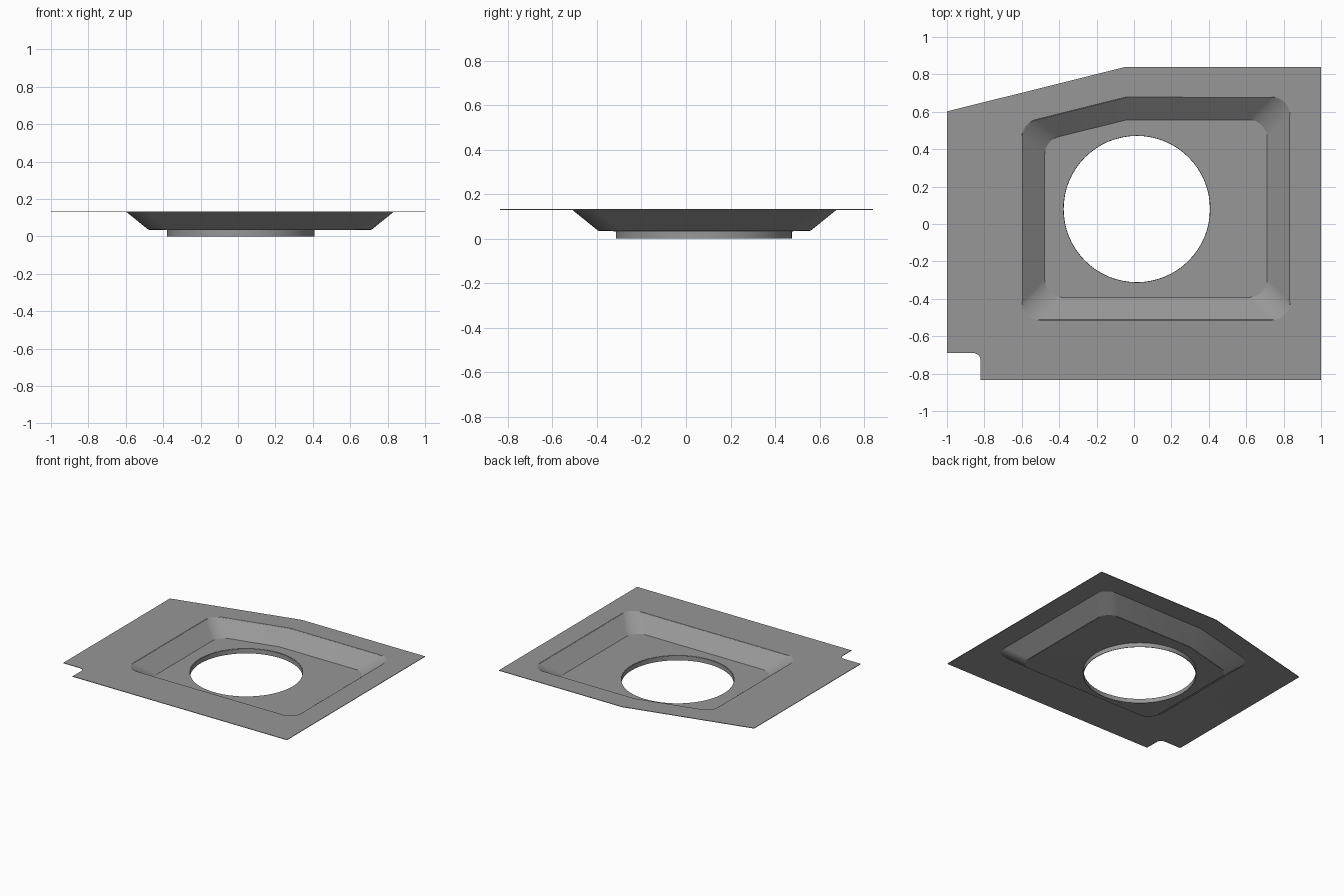
import bpy, bmesh, math
from mathutils import Vector

if "Cube" in bpy.data.objects:
    bpy.data.objects.remove(bpy.data.objects["Cube"])

TOP, FLOOR, THICK = 0.133, 0.036, 0.004
HOLE_X, HOLE_Y, HOLE_R = 0.015, 0.08, 0.395

metal = bpy.data.materials.new("sheet grey")
metal.diffuse_color = (0.31, 0.31, 0.31, 1)
metal.use_nodes = True
metal.node_tree.nodes["Principled BSDF"].inputs["Base Color"].default_value = metal.diffuse_color


def outline(corners, steps=8):
    """Closed 2D outline; each corner is (x, y, fillet radius)."""
    pts = []
    for i, (x, y, r) in enumerate(corners):
        p = Vector((x, y))
        if r == 0:
            pts.append(p)
            continue
        a = (Vector(corners[i - 1][:2]) - p).normalized()
        b = (Vector(corners[(i + 1) % len(corners)][:2]) - p).normalized()
        half = a.angle(b) / 2
        centre = p + (a + b).normalized() * (r / math.sin(half))
        start = p + a * (r / math.tan(half)) - centre
        end = p + b * (r / math.tan(half)) - centre
        for k in range(steps + 1):
            t = k / steps
            d = (start * math.sin((1 - t) * start.angle(end))
                 + end * math.sin(t * start.angle(end))) / math.sin(start.angle(end))
            pts.append(centre + d)
    return pts


def loop(bm, pts, z):
    vs = [bm.verts.new((p[0], p[1], z)) for p in pts]
    es = [bm.edges.new((vs[i - 1], vs[i])) for i in range(len(vs))]
    return vs, es


def bridge(bm, upper, lower):
    """Wall between two loops, facing the inside."""
    for i in range(len(upper)):
        bm.faces.new((upper[i - 1], lower[i - 1], lower[i], upper[i]))


def flat_fill(bm, edges):
    made = bmesh.ops.triangle_fill(bm, edges=edges, use_beauty=True)["geom"]
    for f in made:
        if isinstance(f, bmesh.types.BMFace):
            f.normal_update()
            if f.normal.z < 0:
                f.normal_flip()


def basin_outline(x0, x1, y0, y1):
    # back left side runs at a slant
    return outline([(x0, y0, 0.1), (x1, y0, 0.1), (x1, y1, 0.1),
                    (-0.04, y1, 0), (x0, y1 + (x0 + 0.04) * 0.25, 0.1)])


bm = bmesh.new()

# flange with slanted back left side and notched front left corner
_, rim_e = loop(bm, outline([(-0.82, -0.835, 0), (1, -0.835, 0), (1, 0.84, 0),
                             (-0.045, 0.84, 0), (-1, 0.602, 0), (-1, -0.69, 0),
                             (-0.82, -0.69, 0.04)]), TOP)

# sloped basin
up_v, up_e = loop(bm, basin_outline(-0.6, 0.835, -0.515, 0.68), TOP)
low_v, low_e = loop(bm, basin_outline(-0.48, 0.715, -0.395, 0.56), FLOOR)

# round collar below the floor
circle = [(HOLE_X + HOLE_R * math.cos(i * math.tau / 64),
           HOLE_Y + HOLE_R * math.sin(i * math.tau / 64)) for i in range(64)]
hole_v, hole_e = loop(bm, circle, FLOOR)
collar_v, _ = loop(bm, circle, 0)

flat_fill(bm, rim_e + up_e)
flat_fill(bm, low_e + hole_e)
bridge(bm, up_v, low_v)
bridge(bm, hole_v, collar_v)

mesh = bpy.data.meshes.new("pressed_panel")
bm.to_mesh(mesh)
bm.free()
mesh.materials.append(metal)
panel = bpy.data.objects.new("pressed_panel", mesh)
bpy.context.collection.objects.link(panel)
bpy.context.view_layer.objects.active = panel
panel.select_set(True)

# sheet thickness, then smooth corners with crisp folds
solid = panel.modifiers.new("sheet thickness", 'SOLIDIFY')
solid.thickness = THICK
solid.offset = -1
bpy.ops.object.modifier_apply(modifier=solid.name)
bpy.ops.object.shade_smooth_by_angle(angle=math.radians(30))
weighted = panel.modifiers.new("weighted normals", 'WEIGHTED_NORMAL')
weighted.keep_sharp = True
